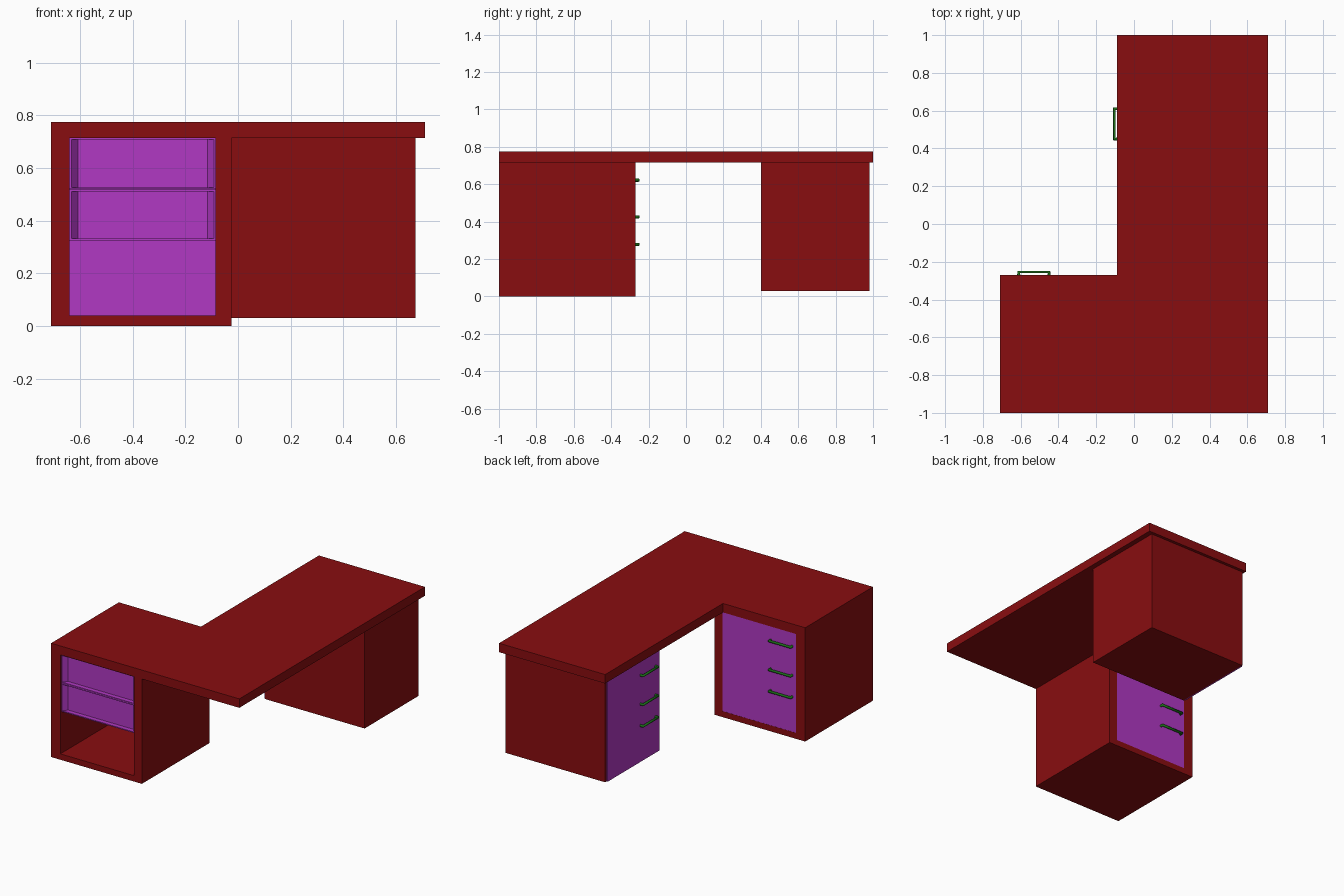
import bpy
import bmesh
from mathutils import Vector

cube = bpy.data.objects.get("Cube")
if cube:
    bpy.data.objects.remove(cube, do_unlink=True)


def material(name, rgb):
    mat = bpy.data.materials.new(name)
    mat.use_nodes = True
    color = (*rgb, 1)
    mat.diffuse_color = color
    mat.node_tree.nodes["Principled BSDF"].inputs["Base Color"].default_value = color
    return mat


RED = material("dark red", (0.25, 0.004, 0.005))
PURPLE = material("purple", (0.44, 0.04, 0.55))
GREEN = material("green", (0.012, 0.16, 0.01))


def finish(name, bm, mat):
    bmesh.ops.recalc_face_normals(bm, faces=bm.faces)
    mesh = bpy.data.meshes.new(name)
    bm.to_mesh(mesh)
    bm.free()
    mesh.materials.append(mat)
    obj = bpy.data.objects.new(name, mesh)
    bpy.context.collection.objects.link(obj)
    return obj


def box_mesh(x, y, z):
    bm = bmesh.new()
    bmesh.ops.create_cube(bm, size=1)
    for v in bm.verts:
        v.co = Vector(r[0] if c < 0 else r[1] for c, r in zip(v.co, (x, y, z)))
    return bm


def box(name, x, y, z, mat):
    return finish(name, box_mesh(x, y, z), mat)


def prism(name, outline, z0, z1, mat):
    bm = bmesh.new()
    face = bm.faces.new([bm.verts.new((x, y, z0)) for x, y in outline])
    ext = bmesh.ops.extrude_face_region(bm, geom=[face])
    for v in ext["geom"]:
        if isinstance(v, bmesh.types.BMVert):
            v.co.z = z1
    return finish(name, bm, mat)


def drawer(name, z0, z1):
    # Box whose open end tapers in to a shallow recessed panel
    bm = box_mesh((-0.64, -0.085), (-0.99, -0.29), (z0, z1))
    bm.normal_update()
    face = min(bm.faces, key=lambda f: f.calc_center_median().y)
    bmesh.ops.inset_region(bm, faces=[face], thickness=0.01)
    mid = face.calc_center_median()
    inner = bmesh.ops.extrude_discrete_faces(bm, faces=[face])["faces"][0]
    for v in inner.verts:
        v.co.x = mid.x + (v.co.x - mid.x) * 0.91
        v.co.y += 0.03
    return finish(name, bm, PURPLE)


def handle(name, points):
    curve = bpy.data.curves.new(name, "CURVE")
    curve.dimensions = "3D"
    curve.bevel_depth = 0.009
    curve.bevel_resolution = 2
    curve.use_fill_caps = True
    spline = curve.splines.new("POLY")
    spline.points.add(len(points) - 1)
    for p, co in zip(spline.points, points):
        p.co = (*co, 1)
    curve.materials.append(GREEN)
    obj = bpy.data.objects.new(name, curve)
    bpy.context.collection.objects.link(obj)


# L-shaped desk top
TOP = 0.715
prism("desk_top", [(-0.71, -1), (0.71, -1), (0.71, 1), (-0.09, 1),
                   (-0.09, -0.27), (-0.71, -0.27)], TOP, 0.776, RED)

# Open-backed drawer cabinet under the short wing
DEPTH = (-1, -0.27)
box("front_cabinet_left_wall", (-0.085, -0.025), DEPTH, (0, TOP), RED)
box("front_cabinet_right_wall", (-0.71, -0.64), DEPTH, (0, TOP), RED)
box("front_cabinet_floor", (-0.64, -0.085), DEPTH, (0, 0.04), RED)
box("front_cabinet_drawer_panel", (-0.64, -0.085), (-0.29, -0.271), (0.04, TOP), PURPLE)
drawer("upper_drawer", 0.52, TOP)
drawer("lower_drawer", 0.325, 0.519)

# Closed cabinet under the long wing
box("rear_cabinet", (-0.075, 0.675), (0.4, 0.98), (0.03, TOP), RED)
box("rear_cabinet_drawer_panel", (-0.084, -0.075), (0.405, 0.965), (0.03, TOP), PURPLE)

# Bracket handles, three on each cabinet
for label, z in (("top", 0.622), ("middle", 0.425), ("bottom", 0.278)):
    handle(f"front_cabinet_{label}_handle",
           [(-0.61, -0.275, z), (-0.61, -0.254, z), (-0.45, -0.254, z), (-0.45, -0.275, z)])
    handle(f"rear_cabinet_{label}_handle",
           [(-0.08, 0.61, z), (-0.104, 0.61, z), (-0.104, 0.45, z), (-0.08, 0.45, z)])
